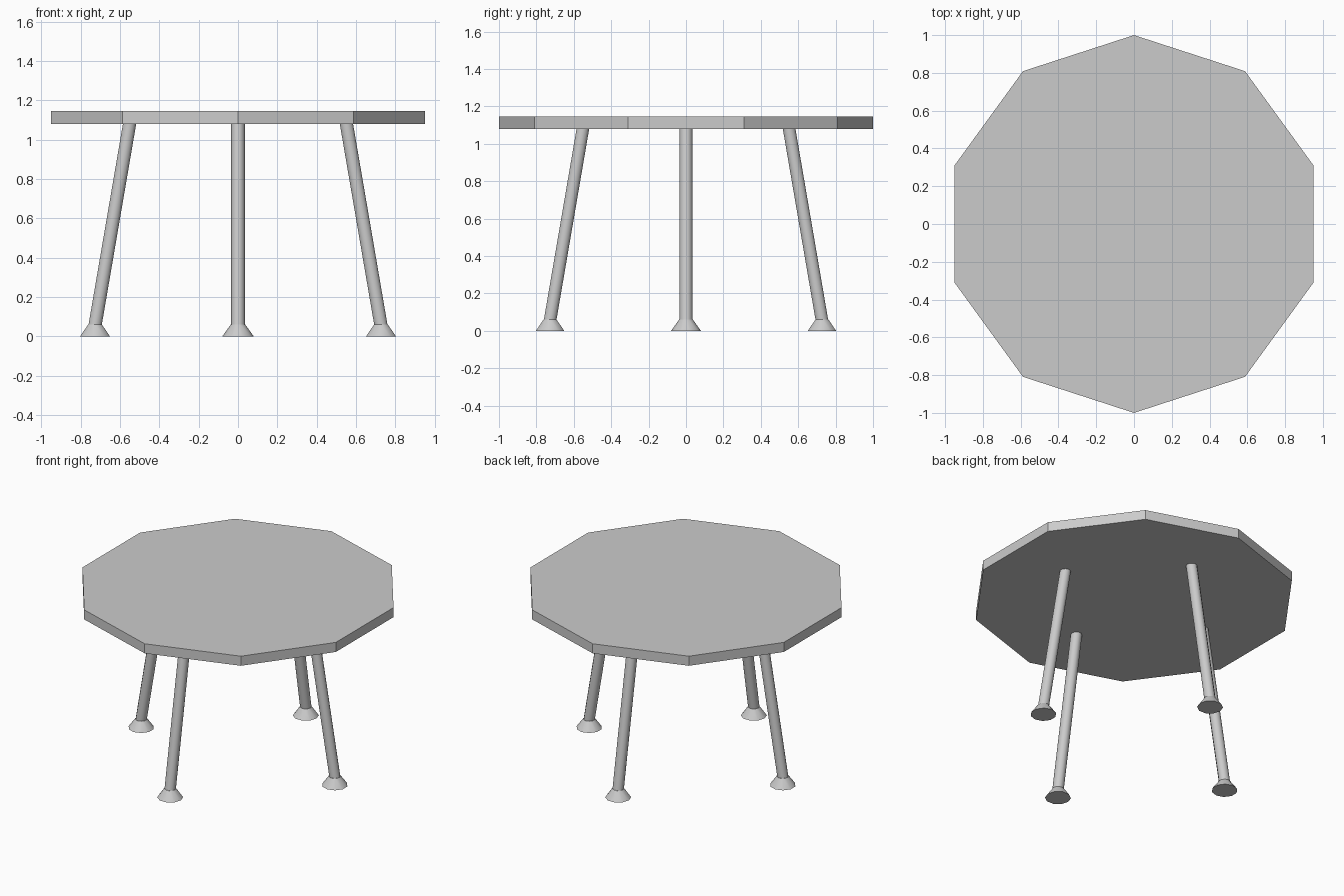
import bpy
import bmesh
from math import sin, cos, pi, radians
from mathutils import Matrix, Vector

SIDES = 10

if "Cube" in bpy.data.objects:
    bpy.data.objects.remove(bpy.data.objects["Cube"], do_unlink=True)

grey = bpy.data.materials.new("plain grey")
grey.use_nodes = True
colour = (0.6, 0.6, 0.6, 1)
grey.diffuse_color = colour
grey.node_tree.nodes["Principled BSDF"].inputs["Base Color"].default_value = colour


def prism(name, bottom, top, r_bottom, r_top, turn=0, smooth=False):
    """Closed ten-sided frustum between two points, turned about z."""
    bottom, top = Vector(bottom), Vector(top)
    tilt = Vector((0, 0, 1)).rotation_difference(top - bottom).to_matrix()
    spin = Matrix.Rotation(turn, 3, "Z")
    bm = bmesh.new()
    rings = []
    for centre, r in ((bottom, r_bottom), (top, r_top)):
        ring = []
        for i in range(SIDES):
            a = 2 * pi * i / SIDES
            offset = tilt @ Vector((r * sin(a), r * cos(a), 0))
            ring.append(bm.verts.new(spin @ (centre + offset)))
        rings.append(ring)
        bm.faces.new(ring)
    low, high = rings
    for i in range(SIDES):
        j = (i + 1) % SIDES
        bm.faces.new((low[i], low[j], high[j], high[i]))
    bmesh.ops.recalc_face_normals(bm, faces=bm.faces)
    mesh = bpy.data.meshes.new(name)
    bm.to_mesh(mesh)
    bm.free()
    mesh.materials.append(grey)
    obj = bpy.data.objects.new(name, mesh)
    bpy.context.collection.objects.link(obj)
    if smooth:
        bpy.ops.object.select_all(action="DESELECT")
        obj.select_set(True)
        bpy.context.view_layer.objects.active = obj
        bpy.ops.object.shade_smooth_by_angle(angle=radians(40))
    return obj


# Ten-sided flat top
prism("table_top", (0, 0, 1.08), (0, 0, 1.145), 1, 1)

# Four splayed legs, each on a flared foot
for i, side in enumerate(("left", "back", "right", "front")):
    turn = i * pi / 2
    prism(side + "_leg", (0.733, 0, 0.02), (0.548, 0, 1.1), 0.035, 0.035, turn, True)
    prism(side + "_foot", (0.727, 0, 0), (0.727, 0, 0.06), 0.08, 0.037, turn, True)
